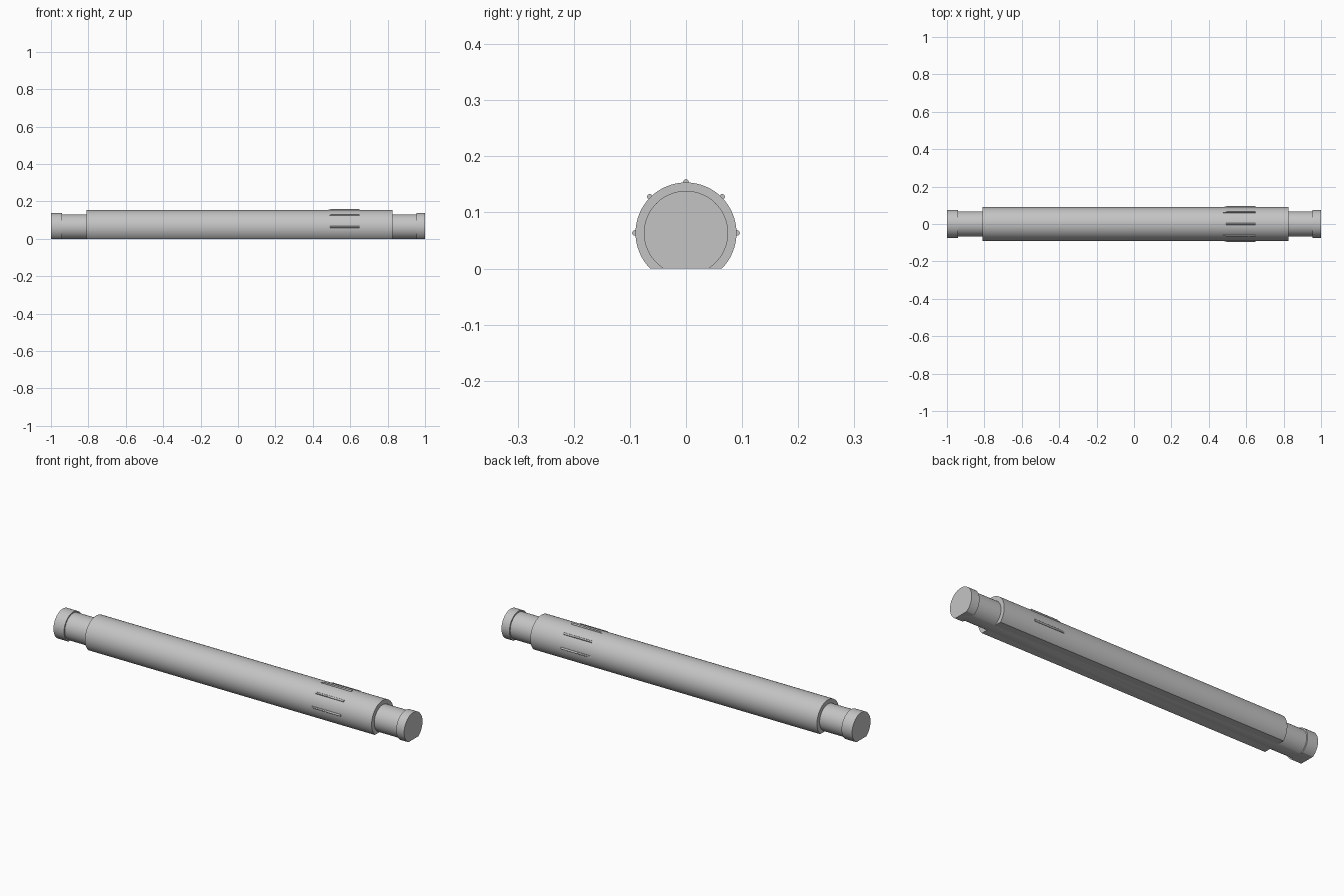
import bpy, bmesh, math
from mathutils import Matrix, Vector

cube = bpy.data.objects.get("Cube")
if cube:
    bpy.data.objects.remove(cube, do_unlink=True)

AXIS_Z = 0.0635
BODY_R, COLLAR_R, NECK_R = 0.09, 0.075, 0.068
SIDES = 64

grey = bpy.data.materials.new("light_grey")
grey.use_nodes = True
grey.diffuse_color = (0.55, 0.55, 0.55, 1)
grey.node_tree.nodes["Principled BSDF"].inputs["Base Color"].default_value = (0.55, 0.55, 0.55, 1)


def finish(bm, name):
    bmesh.ops.recalc_face_normals(bm, faces=bm.faces)
    mesh = bpy.data.meshes.new(name)
    bm.to_mesh(mesh)
    bm.free()
    mesh.materials.append(grey)
    obj = bpy.data.objects.new(name, mesh)
    bpy.context.collection.objects.link(obj)
    bpy.ops.object.select_all(action='DESELECT')
    obj.select_set(True)
    bpy.context.view_layer.objects.active = obj
    bpy.ops.object.shade_smooth_by_angle(angle=math.radians(30))


# Stepped rod: collar, neck, body, neck, collar turned about x, with a flat base
profile = [(-1, 0), (-1, COLLAR_R), (-0.94, COLLAR_R), (-0.94, NECK_R),
           (-0.81, NECK_R), (-0.81, BODY_R), (0.825, BODY_R), (0.825, NECK_R),
           (0.955, NECK_R), (0.955, COLLAR_R), (1, COLLAR_R), (1, 0)]
bm = bmesh.new()
verts = [bm.verts.new((x, 0, r)) for x, r in profile]
edges = [bm.edges.new(pair) for pair in zip(verts, verts[1:])]
bmesh.ops.spin(bm, geom=verts + edges, cent=(0, 0, 0), axis=(1, 0, 0),
               angle=math.tau, steps=SIDES, use_duplicate=False)
bmesh.ops.remove_doubles(bm, verts=bm.verts, dist=0.0001)
bmesh.ops.translate(bm, verts=bm.verts, vec=(0, 0, AXIS_Z))
cut = bmesh.ops.bisect_plane(bm, geom=bm.verts[:] + bm.edges[:] + bm.faces[:],
                             plane_co=(0, 0, 0), plane_no=(0, 0, -1), clear_outer=True)
rim = [e for e in cut["geom_cut"] if isinstance(e, bmesh.types.BMEdge)]
bmesh.ops.holes_fill(bm, edges=rim, sides=0)
finish(bm, "stepped_rod")

# Grip ribs around the upper half, each with a sloped start
START, END, RIB_R = 0.48, 0.65, 0.005
for i, name in enumerate(["front", "front_upper", "top", "back_upper", "back"]):
    bm = bmesh.new()
    place = Matrix.Translation(((START + END) / 2, 0, 0)) @ Matrix.Rotation(math.pi / 2, 4, 'Y')
    bmesh.ops.create_cone(bm, cap_ends=True, segments=16, radius1=RIB_R, radius2=RIB_R,
                          depth=END - START, matrix=place)
    for v in bm.verts:
        if v.co.x < START + 0.01:
            v.co.x += 0.02 * v.co.z / RIB_R
    turn = Matrix.Rotation(math.pi / 2 - i * math.pi / 4, 4, 'X')
    bm.transform(Matrix.Translation((0, 0, AXIS_Z)) @ turn
                 @ Matrix.Translation((0, 0, BODY_R + 0.001)))
    finish(bm, "grip_rib_" + name)
